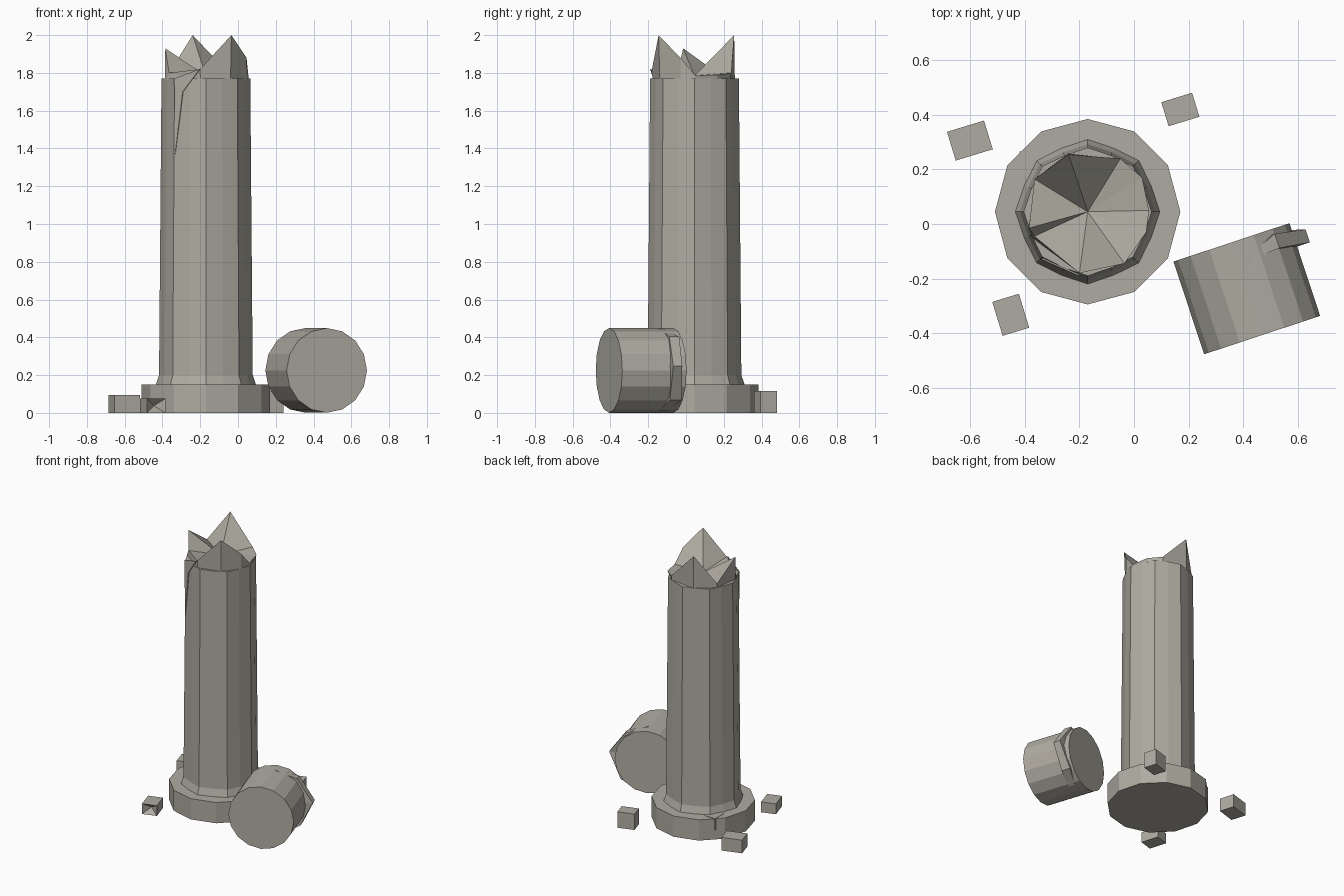
import bpy, bmesh
from math import sin, cos, pi, radians
from mathutils import Vector, Matrix

cube = bpy.data.objects.get("Cube")
if cube:
    bpy.data.objects.remove(cube, do_unlink=True)

stone = bpy.data.materials.new("weathered_stone")
stone.use_nodes = True
COLOUR = (0.43, 0.41, 0.36, 1)
stone.diffuse_color = COLOUR
stone.node_tree.nodes["Principled BSDF"].inputs["Base Color"].default_value = COLOUR

CENTRE = Vector((-0.17, 0.045, 0))


def finish(name, bm, matrix=Matrix()):
    bmesh.ops.recalc_face_normals(bm, faces=bm.faces)
    mesh = bpy.data.meshes.new(name)
    bm.to_mesh(mesh)
    bm.free()
    mesh.materials.append(stone)
    obj = bpy.data.objects.new(name, mesh)
    obj.matrix_world = matrix
    bpy.context.collection.objects.link(obj)
    return obj


def loft(name, rings, matrix=Matrix(), tip=None):
    """Skin closed rings of points; cap the ends, or fan the last to a tip."""
    bm = bmesh.new()
    loops = [[bm.verts.new(p) for p in ring] for ring in rings]
    n = len(loops[0])
    for low, high in zip(loops, loops[1:]):
        for i in range(n):
            j = (i + 1) % n
            bm.faces.new((low[i], low[j], high[j], high[i]))
    bm.faces.new(loops[0])
    if tip:
        apex = bm.verts.new(tip)
        for i in range(n):
            bm.faces.new((loops[-1][i], loops[-1][(i + 1) % n], apex))
    else:
        bm.faces.new(loops[-1])
    return finish(name, bm, matrix)


def circle(r, z, n, pinch=1.0):
    return [(r * (pinch if i % 2 else 1) * cos(2 * pi * i / n),
             r * (pinch if i % 2 else 1) * sin(2 * pi * i / n), z) for i in range(n)]


def block(name, centre, size, turn=0):
    bm = bmesh.new()
    bmesh.ops.create_cube(bm, size=1)
    bmesh.ops.scale(bm, vec=size, verts=bm.verts)
    return finish(name, bm, Matrix.Translation(centre) @ Matrix.Rotation(radians(turn), 4, 'Z'))


# Standing column: plinth and eight-ridged tapering shaft
at_column = Matrix.Translation(CENTRE)
loft("plinth", [circle(0.34, z, 12) for z in (0, 0.15)], at_column)
profile = ((0.265, 0.15), (0.248, 0.20), (0.235, 1.77))
loft("shaft", [circle(r, z, 16, 0.95) for r, z in profile], at_column)

# Broken crown: jagged rim falling to a low middle
rim = [(-0.05, 0.24, 1.80), (-0.24, 0.255, 2.0), (-0.365, 0.165, 1.80),
       (-0.385, -0.015, 1.93), (-0.365, -0.045, 1.80), (-0.20, -0.18, 1.82),
       (-0.035, -0.145, 2.0), (0.045, -0.03, 1.88), (0.055, 0.05, 1.785),
       (0.03, 0.17, 1.79)]
foot = []
for p in rim:
    d = (Vector((p[0], p[1], 0)) - CENTRE).normalized() * 0.225 + CENTRE
    foot.append((d.x, d.y, 1.765))
loft("broken_crown", [foot, rim], tip=(-0.17, 0.045, 1.785))

# Split running down the front of the shaft
crack = [(-0.33, -0.125, 1.37), (-0.335, -0.125, 1.77), (-0.20, -0.185, 1.82), (-0.29, -0.145, 1.70)]
loft("shaft_split", [crack, [(x - 0.003, y - 0.005, z) for x, y, z in crack]])

# Fallen drum: local z runs from its broken back end to its front end
axis = Vector((0.314, -0.949, 0)).normalized()
side = Vector((-axis.y, axis.x, 0))
up = Vector((0, 0, 1))
drum_frame = Matrix((side, up, axis)).transposed().to_4x4()
drum_frame.translation = (0.3575, -0.0675, 0.225)
loft("fallen_drum", [circle(0.224, z, 16) for z in (0, 0.358)], drum_frame)

# Splintered flange around the outer side of the drum's broken end
stations = []
for deg, lift, near, far in ((86, 0.004, 0.075, 0.085), (48, 0.018, 0.02, 0.075),
                             (5, 0.052, 0.04, 0.09), (-40, 0.02, 0.015, 0.08),
                             (-72, 0.003, 0.05, 0.10)):
    c, s = cos(radians(deg)), sin(radians(deg))
    inner, outer = 0.205, 0.222 + lift
    stations.append([(r * c, r * s, z) for r, z in
                     ((inner, near), (outer, near), (outer, far), (inner, far))])
loft("drum_flange", stations, drum_frame)

# Scattered rubble
block("rubble_back", (0.17, 0.42, 0.0575), (0.118, 0.092, 0.115), 17)
block("rubble_side", (-0.602, 0.306, 0.0475), (0.142, 0.11, 0.095), 17)
block("rubble_on_plinth", (-0.375, 0.215, 0.11), (0.09, 0.10, 0.085))

# Front rubble with a chipped, dented front face
chip = block("rubble_front", (-0.452, -0.333, 0.0375), (0.102, 0.13, 0.075), 17)
bm = bmesh.new()
bm.from_mesh(chip.data)
front = min(bm.faces, key=lambda f: f.calc_center_median().y)
poke = bmesh.ops.poke(bm, faces=[front])
poke["verts"][0].co.y += 0.045
bm.to_mesh(chip.data)
bm.free()
